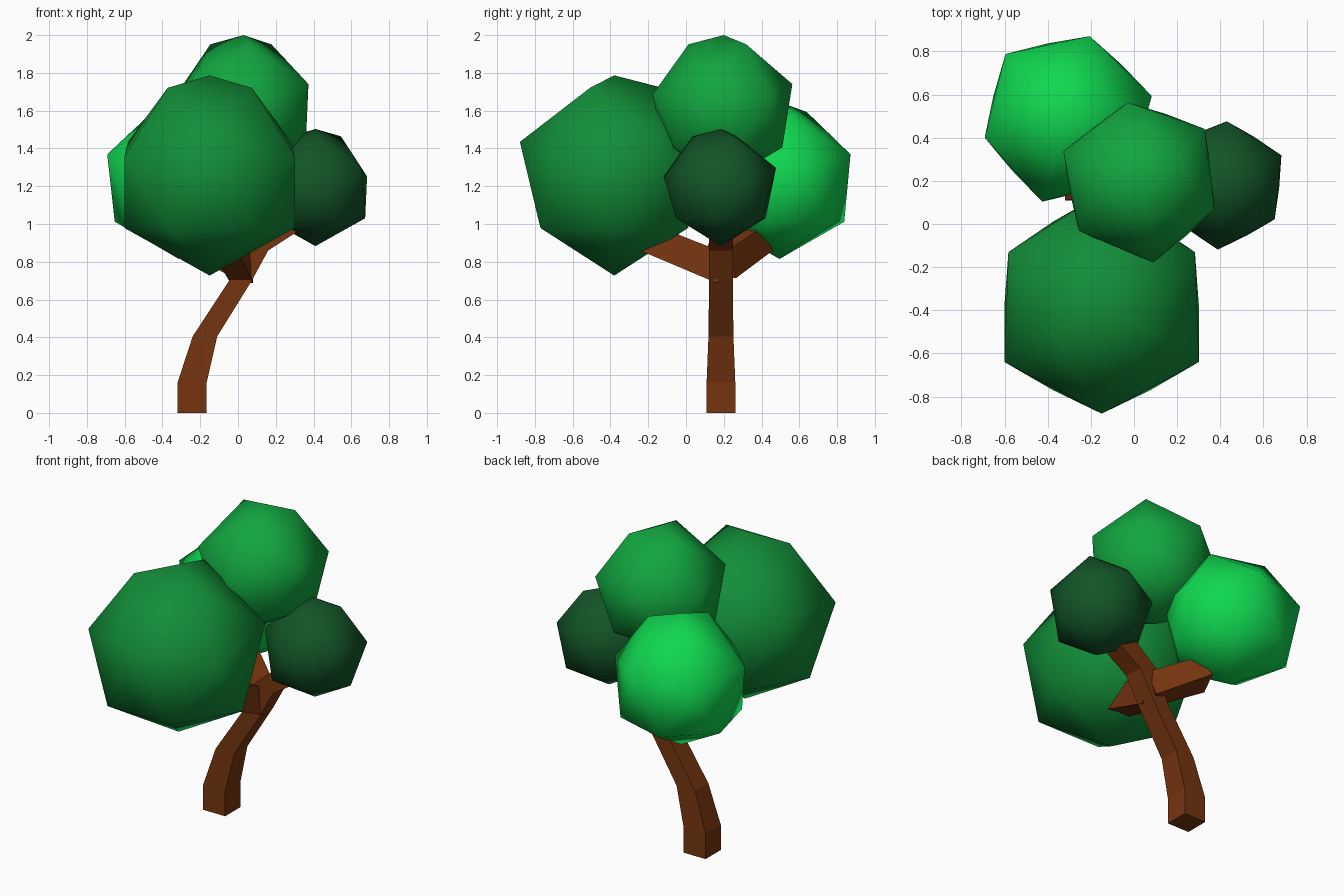
import bpy, bmesh, math
from mathutils import Vector

if "Cube" in bpy.data.objects:
    bpy.data.objects.remove(bpy.data.objects["Cube"])


def material(name, rgb):
    m = bpy.data.materials.new(name)
    m.diffuse_color = (*rgb, 1)
    m.use_nodes = True
    m.node_tree.nodes["Principled BSDF"].inputs["Base Color"].default_value = m.diffuse_color
    return m


def finish(bm, name, mat, smooth=False):
    bmesh.ops.recalc_face_normals(bm, faces=bm.faces)
    for f in bm.faces:
        f.smooth = smooth
    me = bpy.data.meshes.new(name)
    bm.to_mesh(me)
    bm.free()
    me.materials.append(mat)
    ob = bpy.data.objects.new(name, me)
    bpy.context.collection.objects.link(ob)
    return ob


def limb(name, rings, mat):
    """Four-sided limb; each ring is (centre, half side vector u, half side vector v)."""
    bm = bmesh.new()
    loops = []
    for c, u, v in rings:
        c, u, v = Vector(c), Vector(u), Vector(v)
        loops.append([bm.verts.new(c + a * u + b * v)
                      for a, b in ((-1, -1), (1, -1), (1, 1), (-1, 1))])
    for lo, hi in zip(loops, loops[1:]):
        for i in range(4):
            j = (i + 1) % 4
            bm.faces.new((lo[i], lo[j], hi[j], hi[i]))
    bm.faces.new(loops[0])
    bm.faces.new(loops[-1])
    return finish(bm, name, mat)


# rings of the faceted leaf ball: height, first angle, number of points
BALL = [(1, 0, 1), (.875, -30, 3), (.335, -90, 3), (.19, -30, 3), (-.525, 0, 6), (-1, 0, 1)]


def leaf_ball(name, centre, radius, turn, mat):
    bm = bmesh.new()
    for z, start, n in BALL:
        r = math.sqrt(1 - z * z)
        for k in range(n):
            a = math.radians(start + turn + 360 * k / n)
            p = Vector((r * math.cos(a), r * math.sin(a), z))
            bm.verts.new(Vector(centre) + radius * p)
    bmesh.ops.convex_hull(bm, input=bm.verts)
    return finish(bm, name, mat, smooth=True)


bark = material("bark", (.18, .035, .005))

# bent trunk leading into the branch on the right
limb("trunk", [
    ((-.243, .185, 0), (.077, 0, 0), (0, .076, 0)),
    ((-.243, .185, .16), (.077, 0, 0), (0, .076, 0)),
    ((-.175, .185, .405), (.065, 0, 0), (0, .066, 0)),
    ((.013, .185, .70), (.06, 0, 0), (0, .063, 0)),
    ((.10, .185, .88), (.06, 0, -.02), (0, .063, 0)),
    ((.34, .185, 1.06), (.045, 0, -.055), (0, .06, 0)),
], bark)

# branch to the front leaf ball
limb("front_branch", [
    ((.02, .19, .765), (.06, 0, 0), (0, .025, .078)),
    ((-.08, -.25, .945), (.07, 0, 0), (0, .03, .07)),
], bark)

# branch to the back left leaf ball
limb("back_branch", [
    ((.035, .185, .79), (.04, .062, 0), (.02, -.02, .075)),
    ((-.24, .32, .93), (.06, .11, -.01), (.03, -.03, .06)),
], bark)

# leaf balls
leaf_ball("front_leaves", (-.15, -.38, 1.257), .53, 0, material("leaf_green", (.006, .27, .04)))
leaf_ball("top_leaves", (.03, .20, 1.61), .39, -51, material("leaf_bright", (.006, .38, .05)))
leaf_ball("back_leaves", (-.313, .495, 1.23), .415, 44, material("leaf_light", (.005, .68, .08)))
leaf_ball("right_leaves", (.41, .185, 1.193), .31, 56, material("leaf_dark", (.006, .09, .02)))
